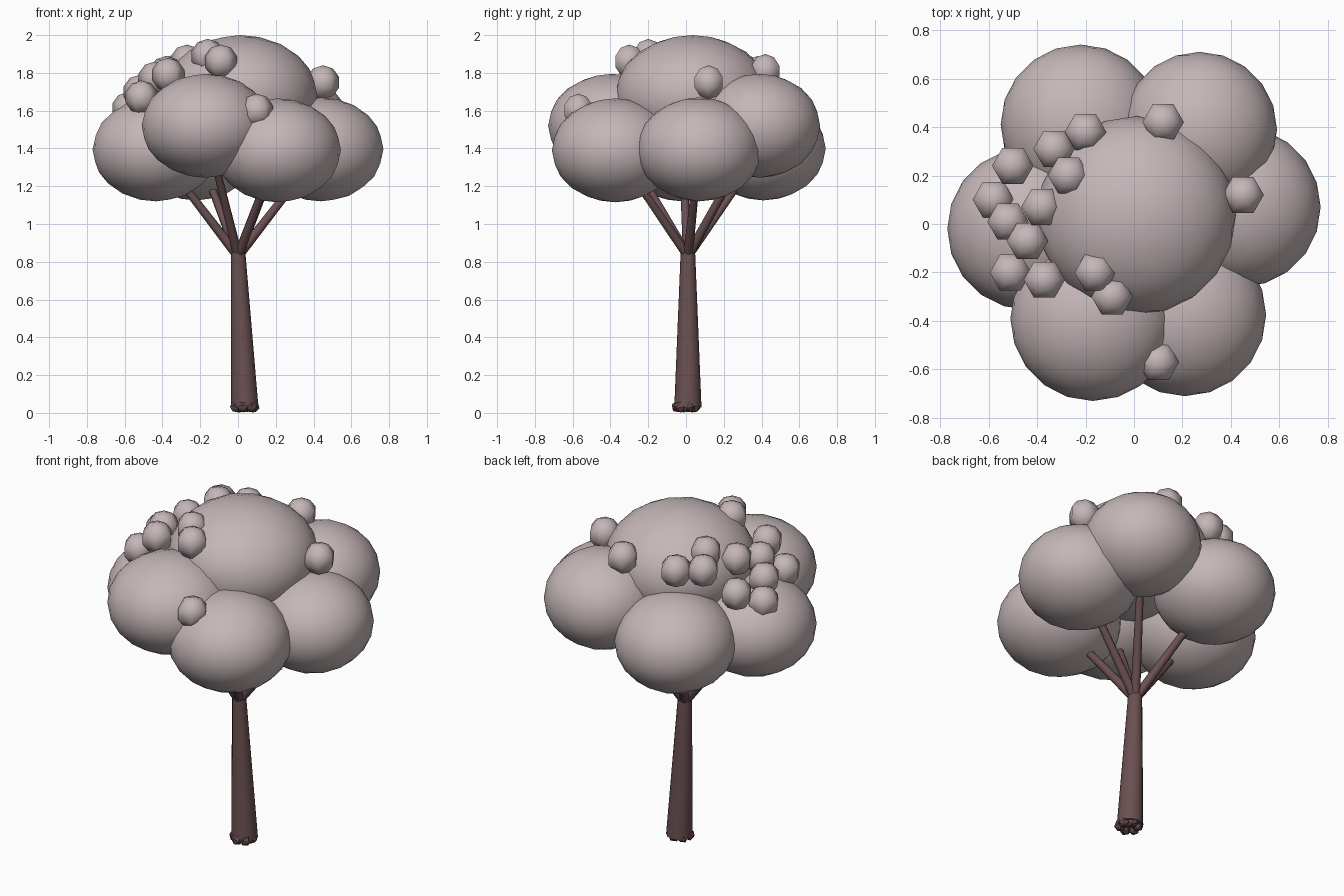
import bpy, math, random
from mathutils import Vector

if "Cube" in bpy.data.objects:
    bpy.data.objects.remove(bpy.data.objects["Cube"])

random.seed(4)


def material(name, rgb):
    m = bpy.data.materials.new(name)
    m.diffuse_color = (*rgb, 1)
    m.use_nodes = True
    m.node_tree.nodes["Principled BSDF"].inputs["Base Color"].default_value = m.diffuse_color
    return m


LEAF = material("pale_pink_foliage", (0.56, 0.47, 0.48))
BARK = material("dark_bark", (0.145, 0.08, 0.083))


def finish(name, mat, angle=None):
    ob = bpy.context.object
    ob.name = name
    ob.data.materials.append(mat)
    if angle is None:
        bpy.ops.object.shade_smooth()
    else:
        bpy.ops.object.shade_smooth_by_angle(angle=math.radians(angle))
    return ob


def limb(name, a, b, r1, r2, sides):
    """Tapered round limb from a to b."""
    a, b = Vector(a), Vector(b)
    d = b - a
    bpy.ops.mesh.primitive_cone_add(vertices=sides, radius1=r1, radius2=r2, depth=d.length,
                                    location=(a + b) / 2,
                                    rotation=d.to_track_quat('Z', 'Y').to_euler())
    return finish(name, BARK, 50)


def foliage(name, centre, radius, height):
    bpy.ops.mesh.primitive_ico_sphere_add(subdivisions=3, radius=1, location=centre)
    ob = finish(name, LEAF)
    ob.scale = (radius, radius, height)
    return ob


# Crown: one large top clump and a ring of six around it
foliage("crown_top", (0.01, 0.035, 1.68), 0.41, 0.32)
ring = [(-0.22, 0.41, 1.40, 0.33), (0.27, 0.39, 1.52, 0.32), (0.44, 0.07, 1.395, 0.33),
        (0.21, -0.375, 1.39, 0.335), (-0.17, -0.39, 1.52, 0.34), (-0.435, -0.02, 1.395, 0.335)]
fork = Vector((0.0, 0.01, 0.83))
for i, (x, y, z, r) in enumerate(ring):
    foliage(f"crown_clump_{i}", (x, y, z), r, 0.275)
    # Branch reaching into each clump
    limb(f"branch_{i}", fork, fork.lerp(Vector((x, y, z)), 0.72), 0.026, 0.02, 8)

# Small blossoms on top of the crown
blossoms = [(0.12, 0.42, 1.81), (0.45, 0.12, 1.75), (-0.20, 0.38, 1.80), (-0.33, 0.31, 1.81),
            (-0.50, 0.24, 1.69), (-0.27, 0.20, 1.86), (-0.58, 0.10, 1.61), (-0.38, 0.07, 1.80),
            (-0.52, 0.01, 1.70), (-0.44, -0.07, 1.77), (-0.51, -0.20, 1.67), (-0.37, -0.23, 1.79),
            (-0.16, -0.20, 1.89), (-0.09, -0.30, 1.86), (0.10, -0.57, 1.60)]
for i, p in enumerate(blossoms):
    bpy.ops.mesh.primitive_uv_sphere_add(segments=6, ring_count=5, radius=0.09, location=p,
                                         rotation=(0, 0, math.radians(30)))
    finish(f"blossom_{i}", LEAF, 60)

# Trunk, leaning slightly and tapering upward
limb("trunk", (0.036, 0.01, 0.03), (0.0, 0.01, 0.86), 0.072, 0.038, 12)

# Root knobs around the foot
for i in range(6):
    a = math.tau * i / 6 + 0.3
    bpy.ops.mesh.primitive_ico_sphere_add(
        subdivisions=1, radius=0.034,
        location=(0.036 + 0.048 * math.cos(a), 0.0 + 0.045 * math.sin(a), 0.033),
        rotation=[random.uniform(0, 3) for _ in range(3)])
    finish(f"root_{i}", BARK, 20)
